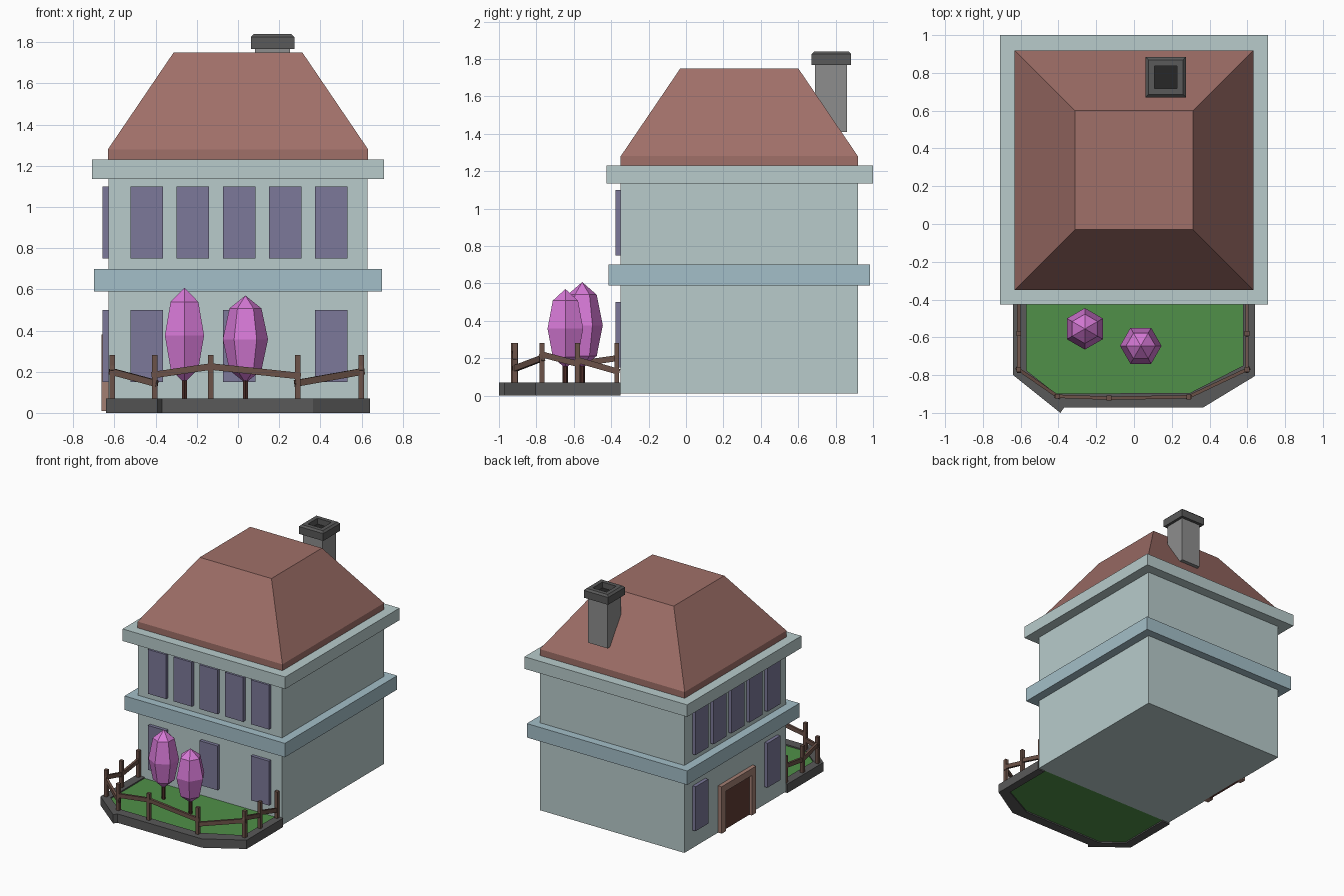
import bpy, bmesh, math
from mathutils import Vector

if "Cube" in bpy.data.objects:
    bpy.data.objects.remove(bpy.data.objects["Cube"])

MATS = {}
COLORS = {
    "wall": (0.48, 0.60, 0.60), "band": (0.37, 0.52, 0.58), "roof": (0.35, 0.16, 0.14),
    "glass": (0.20, 0.19, 0.32), "blossom": (0.67, 0.19, 0.67), "grass": (0.08, 0.28, 0.065),
    "wood": (0.15, 0.085, 0.065), "trunk": (0.07, 0.025, 0.02), "stone": (0.10, 0.10, 0.10),
    "shaft": (0.27, 0.27, 0.27), "soot": (0.02, 0.02, 0.02), "frame": (0.36, 0.21, 0.17),
    "door": (0.12, 0.045, 0.035),
}


def finish(name, bm, color):
    if color not in MATS:
        MATS[color] = bpy.data.materials.new(color)
        MATS[color].diffuse_color = (*COLORS[color], 1)
    bmesh.ops.recalc_face_normals(bm, faces=bm.faces)
    me = bpy.data.meshes.new(name)
    bm.to_mesh(me)
    bm.free()
    me.materials.append(MATS[color])
    ob = bpy.data.objects.new(name, me)
    bpy.context.collection.objects.link(ob)
    return ob


def loft(name, cx, cy, rings, color):
    """Stack of rectangles (half_x, half_y, z), capped at both ends."""
    bm = bmesh.new()
    loops = [[bm.verts.new((cx + sx * hx, cy + sy * hy, z))
              for sx, sy in ((-1, -1), (1, -1), (1, 1), (-1, 1))] for hx, hy, z in rings]
    for a, b in zip(loops, loops[1:]):
        for i in range(4):
            j = (i + 1) % 4
            bm.faces.new((a[i], a[j], b[j], b[i]))
    bm.faces.new(loops[0])
    bm.faces.new(loops[-1])
    return finish(name, bm, color)


def box(name, x0, x1, y0, y1, z0, z1, color):
    hx, hy = (x1 - x0) / 2, (y1 - y0) / 2
    return loft(name, (x0 + x1) / 2, (y0 + y1) / 2, [(hx, hy, z0), (hx, hy, z1)], color)


def prism(name, pts, z0, z1, color):
    bm = bmesh.new()
    f = bm.faces.new([bm.verts.new((x, y, z0)) for x, y in pts])
    top = bmesh.ops.extrude_face_region(bm, geom=[f], use_keep_orig=True)
    bmesh.ops.translate(bm, verts=[v for v in top["geom"] if isinstance(v, bmesh.types.BMVert)],
                        vec=(0, 0, z1 - z0))
    return finish(name, bm, color)


def rail(name, a, b):
    a, b = Vector(a), Vector(b)
    d = b - a
    L = d.length / 2 + 0.015
    ob = box(name, -L, L, -0.009, 0.009, -0.016, 0.016, "wood")
    ob.location = (a + b) / 2
    ob.rotation_euler = (0, -math.asin(d.z / d.length), math.atan2(d.y, d.x))


# House body, string course and eaves band
CY = 0.285
box("house_body", -0.63, 0.63, -0.35, 0.92, 0.01, 1.18, "wall")
box("middle_band", -0.70, 0.70, -0.415, 0.985, 0.59, 0.70, "band")
box("eaves_band", -0.71, 0.71, -0.425, 1.0, 1.135, 1.23, "wall")

# Hipped roof with flat top
loft("roof", 0, CY, [(0.632, 0.634, 1.23), (0.632, 0.634, 1.28), (0.313, 0.315, 1.75)], "roof")

# Chimney with hollow cap
box("chimney_shaft", 0.083, 0.253, 0.69, 0.86, 1.41, 1.78, "shaft")
loft("chimney_cap", 0.168, 0.777,
     [(r, r, z) for r, z in ((0.106, 1.768), (0.106, 1.826), (0.092, 1.84),
                             (0.06, 1.84), (0.06, 1.79))], "stone")
box("chimney_hole", 0.109, 0.227, 0.718, 0.836, 1.785, 1.795, "soot")

# Windows: front and left share one layout
for i in range(5):
    u = -0.444 + 0.2245 * i
    for row, z in (("upper", 0.75), ("lower", 0.15)):
        if row == "upper" or i in (0, 2, 4):
            box(f"front_window_{row}_{i}", u - 0.079, u + 0.079, -0.376, -0.34, z, z + 0.35, "glass")
        if row == "upper" or i in (0, 4):
            y = CY + u
            box(f"left_window_{row}_{i}", -0.657, -0.62, y - 0.079, y + 0.079, z, z + 0.35, "glass")

# Door on the left side
box("door_panel", -0.64, -0.62, CY - 0.17, CY + 0.17, 0.01, 0.34, "door")
for s in (-1, 1):
    e = sorted((CY + s * 0.16, CY + s * 0.215))
    box("door_jamb", -0.662, -0.62, e[0], e[1], 0.01, 0.325, "frame")
box("door_lintel", -0.662, -0.62, CY - 0.215, CY + 0.215, 0.325, 0.38, "frame")

# Garden plot: kerb and lawn
outer = [(-0.64, -0.35), (-0.64, -0.80), (-0.39, -1.0), (-0.37, -0.972),
         (0.365, -0.972), (0.64, -0.805), (0.64, -0.35)]
inner = [(-0.57, -0.35), (-0.57, -0.775), (-0.415, -0.897), (0.295, -0.895),
         (0.577, -0.75), (0.577, -0.35)]
prism("garden_kerb", outer + inner[::-1], 0, 0.07, "stone")
prism("lawn", inner, 0.01, 0.06, "grass")

# Fence: posts, then one sloping rail per gap (start height, end height)
posts = [(-0.61, -0.37), (-0.61, -0.58), (-0.61, -0.77), (-0.405, -0.912), (-0.132, -0.922),
         (0.29, -0.915), (0.598, -0.77), (0.598, -0.58), (0.598, -0.37)]
slopes = [(0.20, 0.17), (0.17, 0.22), (0.20, 0.145), (0.185, 0.225), (0.225, 0.18),
          (0.145, 0.20), (0.22, 0.17), (0.19, 0.13)]
for i, (x, y) in enumerate(posts):
    box(f"fence_post_{i}", x - 0.013, x + 0.013, y - 0.013, y + 0.013, 0.05, 0.28, "wood")
for i, (za, zb) in enumerate(slopes):
    rail(f"fence_rail_{i}", (*posts[i], za), (*posts[i + 1], zb))

# Blossom trees: six-sided crowns on thin trunks
for i, (x, y, z0, z1, turn) in enumerate(((-0.26, -0.555, 0.145, 0.607, 0),
                                          (0.036, -0.645, 0.145, 0.57, math.pi / 6))):
    bm = bmesh.new()
    bmesh.ops.create_uvsphere(bm, u_segments=6, v_segments=4, radius=1)
    crown = finish(f"tree_crown_{i}", bm, "blossom")
    crown.scale = (0.11, 0.11, (z1 - z0) / 2)
    crown.location = (x, y, (z0 + z1) / 2)
    crown.rotation_euler.z = turn
    bm = bmesh.new()
    bmesh.ops.create_cone(bm, cap_ends=True, segments=6, radius1=0.014, radius2=0.014, depth=0.15)
    finish(f"tree_trunk_{i}", bm, "trunk").location = (x, y, 0.125)

for m in bpy.data.materials:
    if m.users and not m.is_grease_pencil:
        m.use_nodes = True
        m.node_tree.nodes["Principled BSDF"].inputs["Base Color"].default_value = m.diffuse_color
